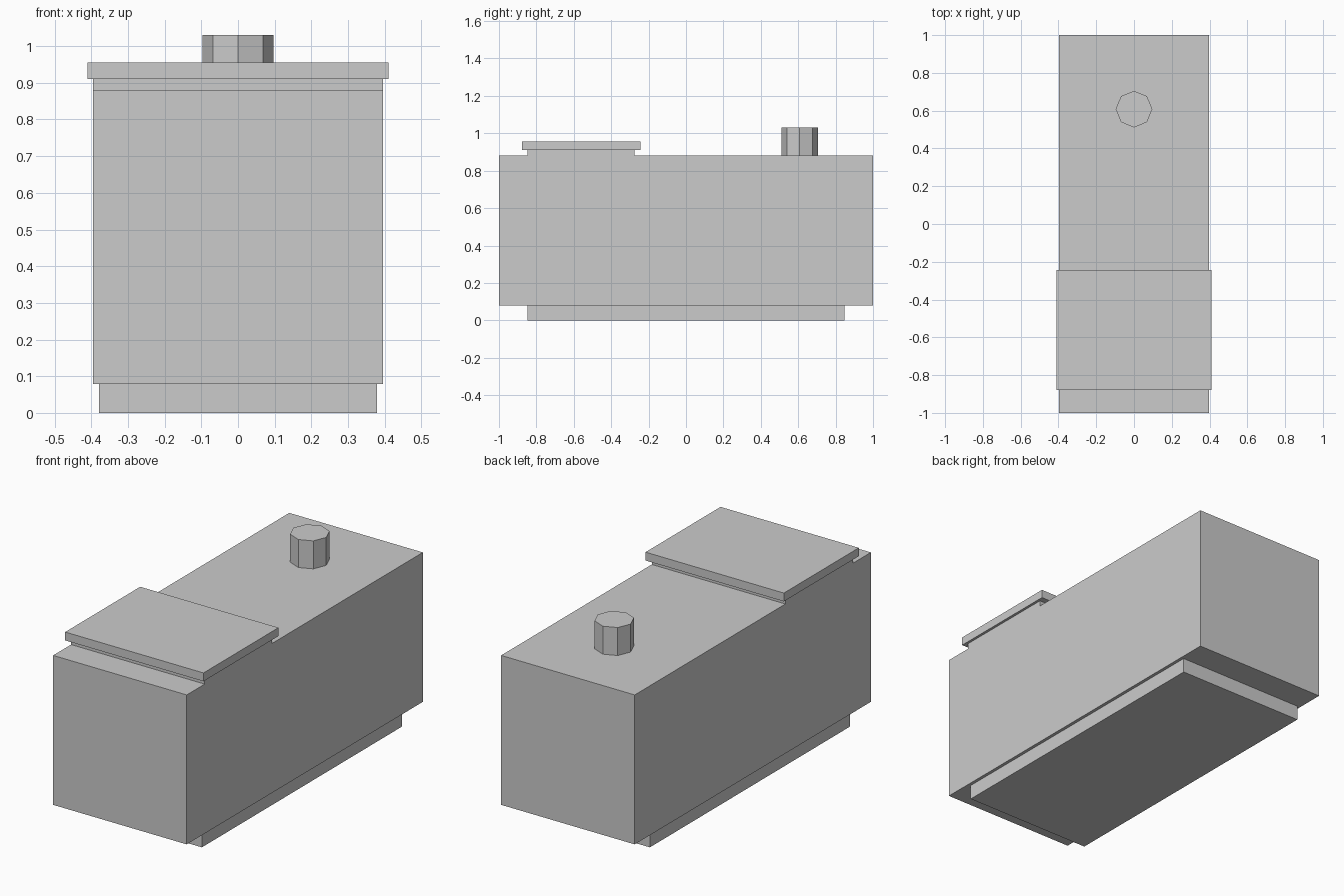
import bpy
from math import pi

if "Cube" in bpy.data.objects:
    bpy.data.objects.remove(bpy.data.objects["Cube"])


def box(name, half_x, y0, y1, z0, z1):
    """Axis-aligned box, symmetric about x = 0."""
    bpy.ops.mesh.primitive_cube_add(size=1, location=(0, (y0 + y1) / 2, (z0 + z1) / 2))
    ob = bpy.context.object
    ob.name = name
    ob.scale = (2 * half_x, y1 - y0, z1 - z0)
    bpy.ops.object.transform_apply(location=False, rotation=False, scale=True)
    return ob


# Inset plinth, main block, and raised hatch with its overhanging lid
box("base_plinth", 0.379, -0.847, 0.847, 0.0, 0.079)
box("main_body", 0.396, -1.0, 1.0, 0.079, 0.88)
box("hatch_neck", 0.396, -0.848, -0.276, 0.88, 0.91)
box("hatch_lid", 0.41, -0.878, -0.243, 0.91, 0.955)

# Eight-sided cap with a corner on each axis
bpy.ops.mesh.primitive_cylinder_add(vertices=8, radius=0.097, depth=0.15,
                                    location=(0, 0.608, 0.955))
bpy.context.object.name = "filler_cap"
